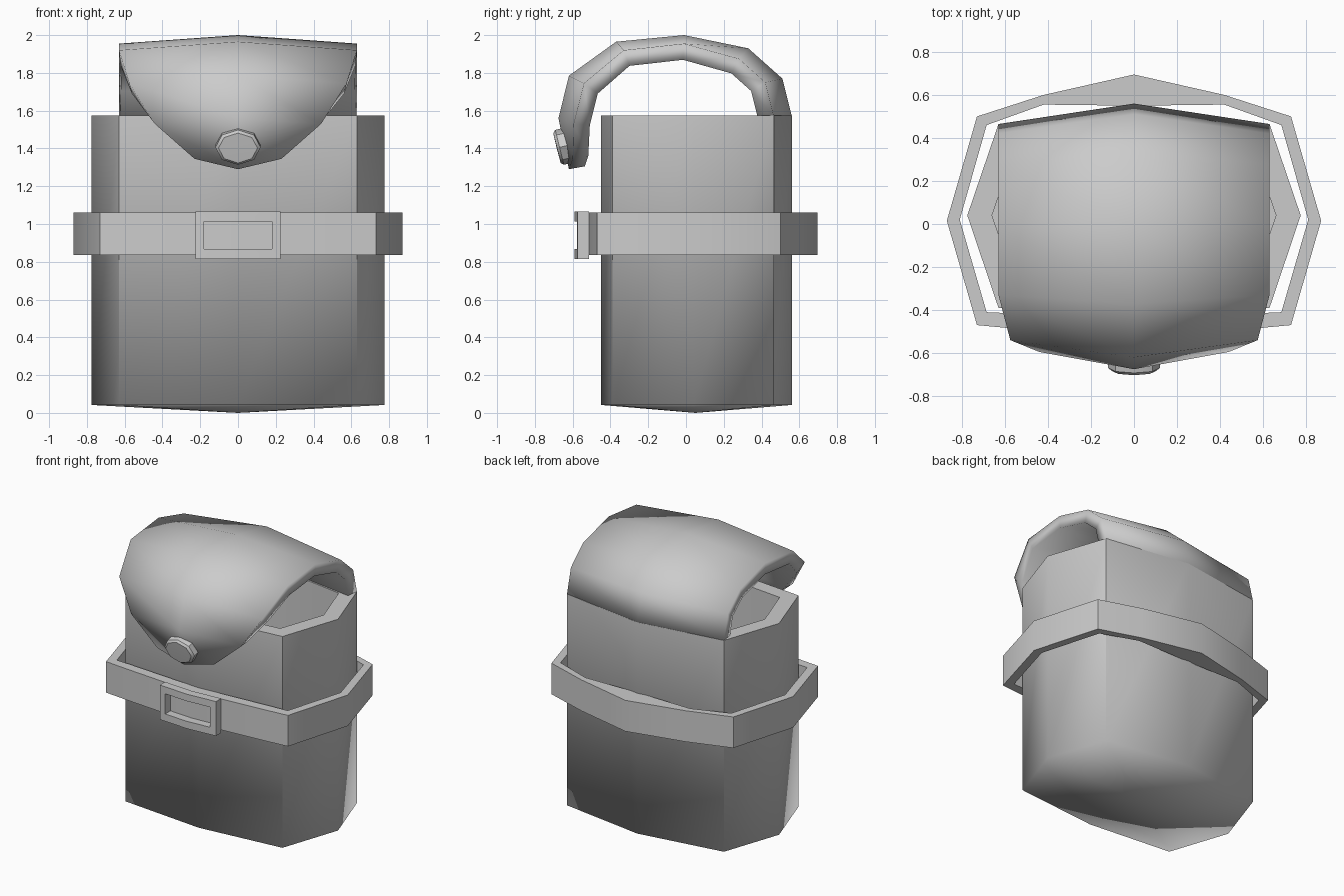
import bpy, bmesh, math

if "Cube" in bpy.data.objects:
    bpy.data.objects.remove(bpy.data.objects["Cube"])


def make(name, verts, faces, angle=40):
    me = bpy.data.meshes.new(name)
    me.from_pydata(verts, [], faces)
    bm = bmesh.new()
    bm.from_mesh(me)
    bmesh.ops.recalc_face_normals(bm, faces=bm.faces)
    bm.to_mesh(me)
    bm.free()
    ob = bpy.data.objects.new(name, me)
    bpy.context.collection.objects.link(ob)
    bpy.ops.object.select_all(action='DESELECT')
    ob.select_set(True)
    bpy.context.view_layer.objects.active = ob
    bpy.ops.object.shade_smooth_by_angle(angle=math.radians(angle))
    return ob


def loft(name, loops, closed=False, tips=None):
    """Bridge equal loops; closed joins last to first, tips fan-cap both ends."""
    n, k = len(loops[0]), len(loops)
    verts = [p for lp in loops for p in lp]
    faces = []
    for a in range(k if closed else k - 1):
        b = (a + 1) % k
        for i in range(n):
            j = (i + 1) % n
            faces.append((a * n + i, a * n + j, b * n + j, b * n + i))
    if tips:
        verts += tips
        for i in range(n):
            j = (i + 1) % n
            faces.append((j, i, k * n))
            faces.append(((k - 1) * n + i, (k - 1) * n + j, k * n + 1))
    return make(name, verts, faces)


def mirror(half):
    """Half outline from x=0 front to x=0 back, completed on the -x side."""
    return half + [(-x, y) for x, y in half[-2:0:-1]]


def at_z(pts, z):
    return [(x, y, z) for x, y in pts]


# pouch body with open top and hollow inside
outer = mirror([(0, -.45), (.63, -.39), (.775, .04), (.63, .465), (0, .56)])
inner = mirror([(0, -.35), (.545, -.295), (.66, .04), (.545, .375), (0, .46)])
body = loft("pouch_body", [at_z(outer, .042), at_z(outer, 1.575),
                           at_z(inner, 1.575), at_z(inner, .14)],
            tips=[(0, .05, 0), (0, .05, .12)])
vs = body.data.vertices
for e in body.data.edges:
    if all(vs[v].co.z < .1 for v in e.vertices):
        e.use_edge_sharp = False

# flap arching from the back rim to the front: half width, edge y/z, centre y/z
rows = [(.63, .465, 1.57, .56, 1.57), (.63, .42, 1.75, .51, 1.77),
        (.63, .28, 1.875, .33, 1.93), (.63, -.01, 1.955, -.01, 2.0),
        (.63, -.33, 1.92, -.37, 1.965), (.575, -.54, 1.745, -.62, 1.785),
        (.44, -.595, 1.53, -.675, 1.56), (.23, -.60, 1.345, -.62, 1.29)]
verts, faces = [], []
for w, ye, ze, yc, zc in rows:
    verts += [(-w, ye, ze), (0, yc, zc), (w, ye, ze)]
for r in range(len(rows) - 1):
    for c in (0, 1):
        a = r * 3 + c
        faces.append((a, a + 1, a + 4, a + 3))
flap = make("flap", verts, faces, 60)
up = sum(p.normal.z for p in flap.data.polygons)
if up < 0:
    flap.data.flip_normals()
mod = flap.modifiers.new("thickness", 'SOLIDIFY')
mod.thickness, mod.offset, mod.use_even_offset = .085, -1, True

# octagonal button on the flap
rings = []
for s, y in ((1, .03), (1, -.018), (.86, -.032)):
    rings.append([(.12 * s * math.cos(i * math.pi / 4), y,
                   .095 * s * math.sin(i * math.pi / 4)) for i in range(8)])
button = loft("flap_button", rings, tips=[(0, .03, 0), (0, -.034, 0)])
button.location = (0, -.652, 1.41)
button.rotation_euler.x = math.radians(14)

# belt strap around the pouch, thicker at the back
so = mirror([(0, -.53), (.57, -.485), (.73, -.47), (.87, .015),
             (.73, .5), (.42, .6), (0, .695)])
si = mirror([(0, -.455), (.57, -.415), (.685, -.41), (.81, .02),
             (.685, .46), (.42, .555), (0, .55)])
loft("belt_strap", [at_z(so, .835), at_z(so, 1.06), at_z(si, 1.06), at_z(si, .835)],
     closed=True)


# rectangular buckle frame, bowed to follow the strap
def frame(w, z0, z1, y):
    pts = [(-w, z0), (0, z0), (w, z0), (w, z1), (0, z1), (-w, z1)]
    return [(x, y + .07 * abs(x), z) for x, z in pts]


loft("buckle", [frame(.225, .815, 1.065, -.59), frame(.225, .815, 1.065, -.53),
                frame(.18, .868, 1.014, -.53), frame(.18, .868, 1.014, -.59)],
     closed=True)
